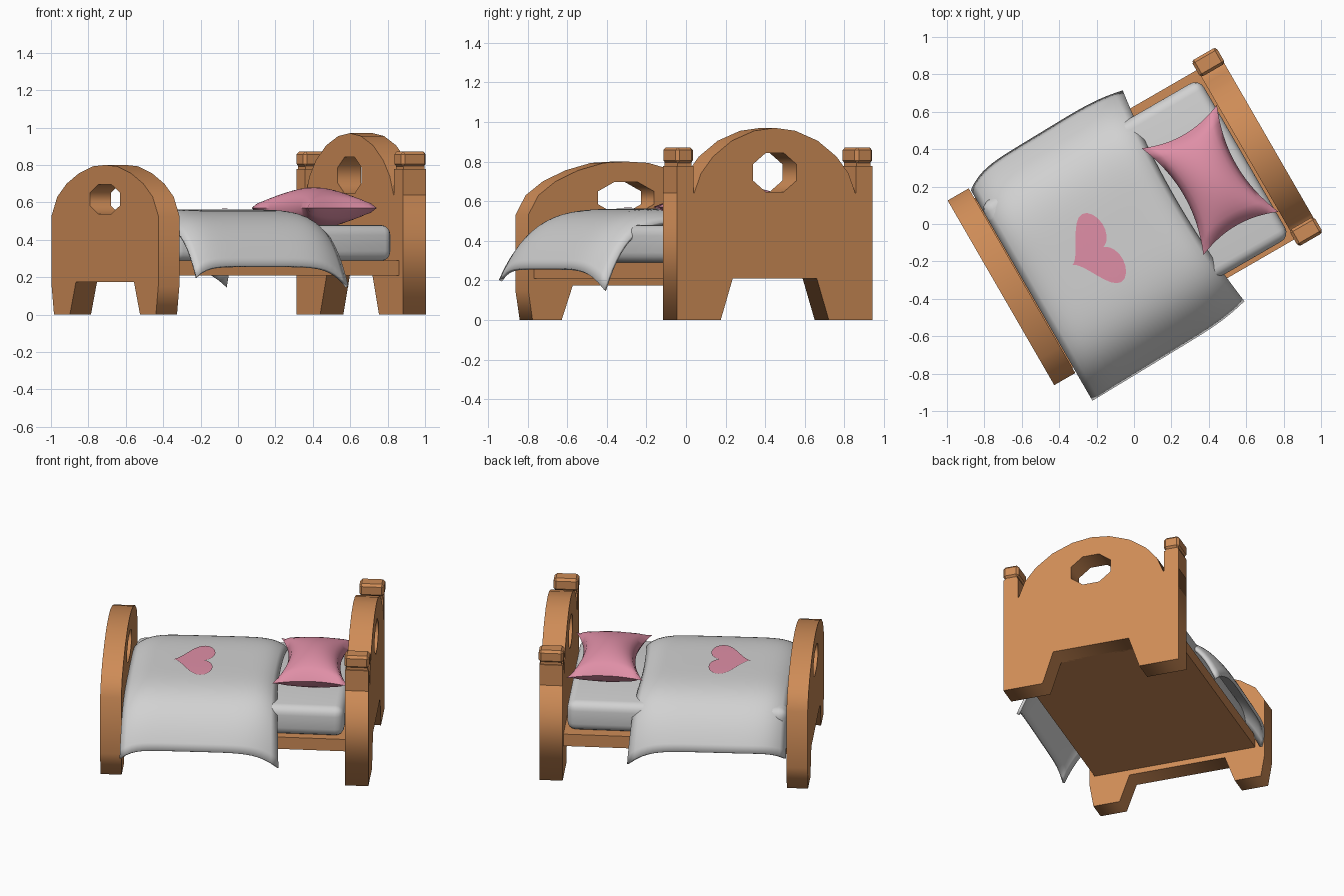
import bpy, bmesh, math
from mathutils import Matrix

if "Cube" in bpy.data.objects:
    bpy.data.objects.remove(bpy.data.objects["Cube"])

TURN = Matrix.Rotation(math.radians(30), 4, 'Z')   # bed is turned 30 degrees; local x = length, y = width


def material(name, rgb):
    m = bpy.data.materials.new(name)
    m.diffuse_color = (*rgb, 1)
    m.use_nodes = True
    m.node_tree.nodes["Principled BSDF"].inputs["Base Color"].default_value = m.diffuse_color
    return m


WOOD = material("warm wood", (0.62, 0.262, 0.095))
WHITE = material("bedding white", (0.64, 0.64, 0.64))
PINK = material("soft pink", (0.74, 0.275, 0.385))


def finish(name, bm, mat, smooth=None):
    bmesh.ops.recalc_face_normals(bm, faces=bm.faces)
    me = bpy.data.meshes.new(name)
    bm.to_mesh(me)
    bm.free()
    ob = bpy.data.objects.new(name, me)
    bpy.context.collection.objects.link(ob)
    me.materials.append(mat)
    ob.matrix_world = TURN
    if smooth:
        bpy.ops.object.select_all(action='DESELECT')
        ob.select_set(True)
        bpy.context.view_layer.objects.active = ob
        bpy.ops.object.shade_smooth_by_angle(angle=math.radians(smooth))
    return ob


def box(name, lo, hi, mat, bevel=0, segments=1, smooth=None):
    bm = bmesh.new()
    bmesh.ops.create_cube(bm, size=1)
    for v in bm.verts:
        v.co = [(a + b) / 2 + c * (b - a) for a, b, c in zip(lo, hi, v.co)]
    if bevel:
        bmesh.ops.bevel(bm, geom=bm.edges[:], offset=bevel, segments=segments,
                        profile=0.5, affect='EDGES')
    return finish(name, bm, mat, smooth)


def board(name, half, hole, x0, x1, yc):
    """Upright board: mirrored half outline (width, height) with an eight-sided window."""
    outline = half + [(-a, b) for a, b in reversed(half) if a > 0]
    hz, hw, hh = hole
    k = 1 / math.cos(math.pi / 8)
    ring = [(k * hw * math.cos(math.pi * (i + .5) / 4), hz + k * hh * math.sin(math.pi * (i + .5) / 4))
            for i in range(8)]
    cu = bpy.data.curves.new(name, 'CURVE')
    cu.dimensions = '2D'
    cu.fill_mode = 'BOTH'
    cu.extrude = (x1 - x0) / 2
    for pts in (outline, ring):
        sp = cu.splines.new('POLY')
        sp.points.add(len(pts) - 1)
        for p, (a, b) in zip(sp.points, pts):
            p.co = (a, b, 0, 1)
        sp.use_cyclic_u = True
    ob = bpy.data.objects.new(name, cu)
    bpy.context.collection.objects.link(ob)
    cu.materials.append(WOOD)
    stand = Matrix(((0, 0, 1, (x0 + x1) / 2), (1, 0, 0, yc), (0, 1, 0, 0), (0, 0, 0, 1)))
    ob.matrix_world = TURN @ stand
    bpy.ops.object.select_all(action='DESELECT')
    ob.select_set(True)
    bpy.context.view_layer.objects.active = ob
    bpy.ops.object.convert(target='MESH')


def grid(bm, nx, ny, fn):
    vs = [[bm.verts.new(fn(-1 + 2 * i / nx, -1 + 2 * j / ny)) for j in range(ny + 1)] for i in range(nx + 1)]
    for i in range(nx):
        for j in range(ny):
            bm.faces.new((vs[i][j], vs[i + 1][j], vs[i + 1][j + 1], vs[i][j + 1]))


# Footboard and headboard with arched tops, cut-out legs and windows
board("footboard", [(0, .175), (.31, .175), (.375, 0), (.545, 0), (.57, .15), (.57, .53), (.51, .63),
                    (.41, .70), (.28, .755), (.13, .793), (0, .80)], (.617, .162, .08), -.80, -.67, .037)
board("headboard", [(0, .21), (.245, .21), (.315, 0), (.57, 0), (.57, .64), (.47, .64), (.43, .74),
                    (.36, .825), (.25, .905), (.12, .955), (0, .97)], (.745, .128, .098), .705, .848, .028)

# Corner posts with necks and bevelled caps
for side, y0 in (("right", -.542), ("left", .503)):
    y1 = y0 + .095
    box("post_" + side, (.705, y0, .62), (.848, y1, .778), WOOD)
    box("post_neck_" + side, (.712, y0 + .007, .77), (.841, y1 - .007, .80), WOOD)
    box("post_cap_" + side, (.70, y0 - .003, .79), (.853, y1 + .003, .872), WOOD, .015)

# Bed base and mattress
box("bed_base", (-.69, -.50, .21), (.72, .545, .29), WOOD)
box("mattress", (-.665, -.475, .285), (.69, .50, .48), WHITE, .055, 4, 40)


# Blanket draped over the mattress
def drape(s, t):
    a = math.sin(t * math.pi / 2) * .35 + t * .65      # closer spacing near the hems
    head, corner = max(0, s), abs(a) ** 6
    x = -.19 + .45 * s + .045 * head ** 6 * a * a - .025 * max(0, -s) ** 4
    y = a * .685 * (1 - .05 * head ** 5) - .012 + .01 * s
    if s < 0 and a > 0:
        y -= .07 * s ** 6 * a
    z = .562 - .30 * abs(a) ** 4.6 - .06 * abs(s) ** 8 - .05 * head ** 4 * corner
    return (x, y, z)


bm = bmesh.new()
grid(bm, 30, 40, drape)
blanket = finish("blanket", bm, WHITE, 60)
thick = blanket.modifiers.new("thickness", 'SOLIDIFY')
thick.thickness = .018
thick.offset = -1 if blanket.data.polygons[0].normal.z > 0 else 1

# Heart patch following the blanket top
bm = bmesh.new()
N, RINGS = 40, 6
rings = []
for r in range(1, RINGS + 1):
    ring = []
    for i in range(N):
        q = 2 * math.pi * i / N
        hx = 16 * math.sin(q) ** 3 * r / RINGS
        hy = (13 * math.cos(q) - 5 * math.cos(2 * q) - 2 * math.cos(3 * q) - math.cos(4 * q)) * r / RINGS
        x, y = -.395 + .25 * (hy + 17) / 29, -.025 + .21 * hx / 16
        ring.append(bm.verts.new((x, y, .568 - .30 * abs(y / .685) ** 4.6)))
    rings.append(ring)
mid = bm.verts.new((-.395 + .25 * 17 / 29, -.025, .568))
for i in range(N):
    j = (i + 1) % N
    bm.faces.new((mid, rings[0][j], rings[0][i]))
    for a, b in zip(rings, rings[1:]):
        bm.faces.new((a[i], a[j], b[j], b[i]))
heart = finish("blanket_heart", bm, PINK)
if heart.data.polygons[0].normal.z < 0:
    heart.data.flip_normals()

# Pillow with pinched sides and pointed corners
bm = bmesh.new()
for sign in (1, -1):
    def puff(s, t):
        x = .47 + .232 * s * (1 - .30 * (1 - t * t))
        y = .33 * t * (1 - .15 * (1 - s * s))
        return (x, y, .57 + sign * .11 * ((1 - s * s) * (1 - t * t)) ** .5)
    grid(bm, 16, 16, puff)
bmesh.ops.remove_doubles(bm, verts=bm.verts, dist=.0005)
finish("pillow", bm, PINK, 50)
